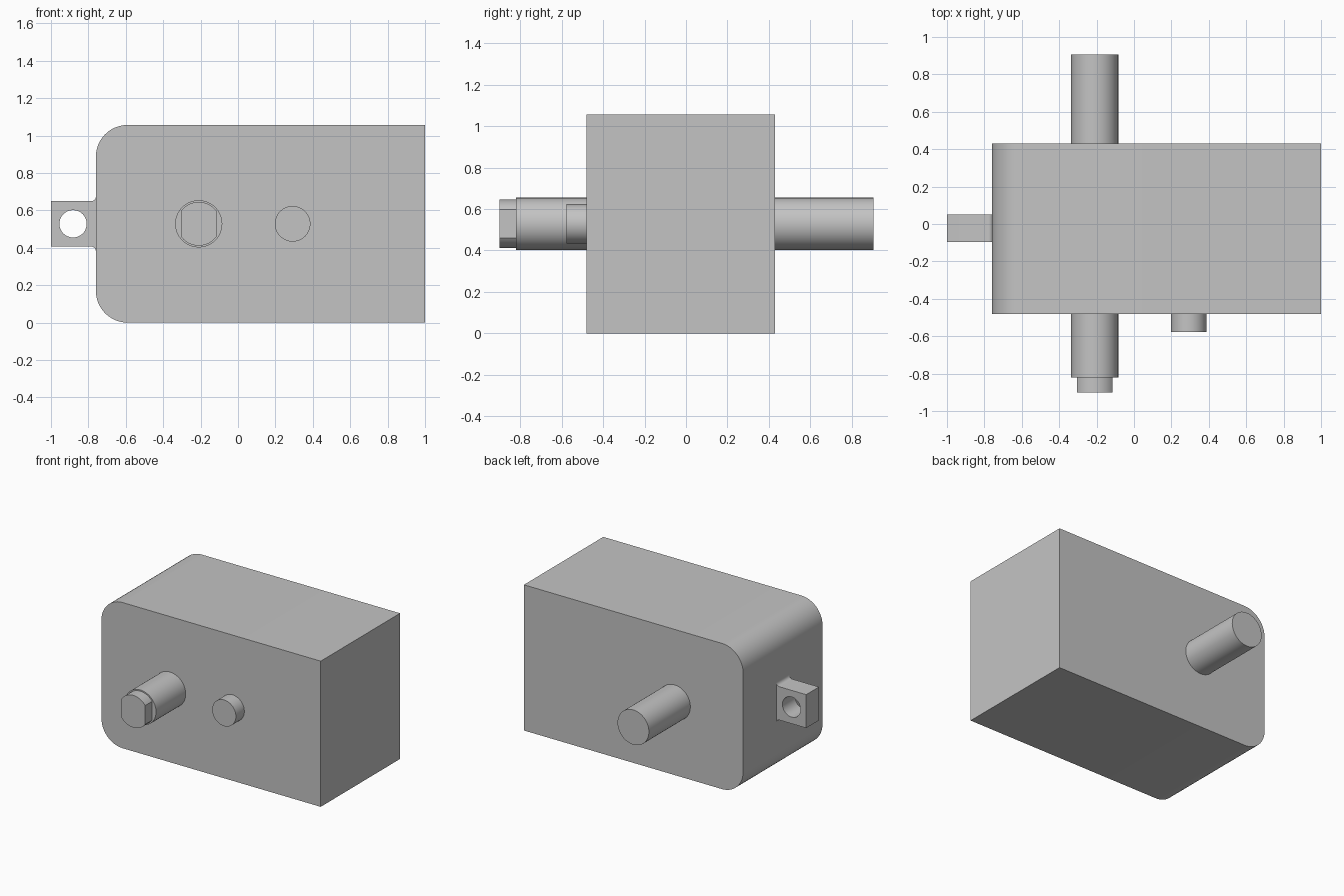
import bpy, bmesh
from math import sin, cos, asin, radians, pi

if "Cube" in bpy.data.objects:
    bpy.data.objects.remove(bpy.data.objects["Cube"], do_unlink=True)

# Single grey finish
grey = bpy.data.materials.new("plain grey")
grey.use_nodes = True
colour = (0.55, 0.55, 0.55, 1)
grey.diffuse_color = colour
grey.node_tree.nodes["Principled BSDF"].inputs["Base Color"].default_value = colour


def arc(cx, cz, r, start, end, steps=12):
    """Points along an arc in the XZ plane, angles in radians."""
    angles = [start + (end - start) * i / steps for i in range(steps + 1)]
    return [(cx + r * cos(a), cz + r * sin(a)) for a in angles]


def circle(cx, cz, r, steps=64):
    return arc(cx, cz, r, 0, 2 * pi, steps)[:-1]


def prism(name, outline, y0, y1):
    """Extrude an XZ outline from y0 to y1."""
    bm = bmesh.new()
    face = bm.faces.new([bm.verts.new((x, y0, z)) for x, z in outline])
    grown = bmesh.ops.extrude_face_region(bm, geom=[face])["geom"]
    moved = [v for v in grown if isinstance(v, bmesh.types.BMVert)]
    bmesh.ops.translate(bm, verts=moved, vec=(0, y1 - y0, 0))
    bmesh.ops.recalc_face_normals(bm, faces=bm.faces)
    mesh = bpy.data.meshes.new(name)
    bm.to_mesh(mesh)
    bm.free()
    mesh.materials.append(grey)
    obj = bpy.data.objects.new(name, mesh)
    bpy.context.collection.objects.link(obj)
    return obj


def smooth(obj):
    bpy.ops.object.select_all(action="DESELECT")
    obj.select_set(True)
    bpy.context.view_layer.objects.active = obj
    bpy.ops.object.shade_smooth_by_angle(angle=radians(30))


# Gearbox housing, rounded at the tab end
left, right, top, r = -0.76, 1.0, 1.057, 0.17
mid = top / 2
housing = prism(
    "housing",
    [(right, 0), (right, top)]
    + arc(left + r, top - r, r, pi / 2, pi)
    + arc(left + r, r, r, pi, 1.5 * pi),
    -0.48, 0.43)

# Output shaft with a flattened double-D tip
shaft_x, tip_r, flat = -0.21, 0.117, 0.095
shaft = prism("output_shaft", circle(shaft_x, mid, 0.126), -0.82, 0.905)
half = asin(flat / tip_r)
tip = prism(
    "shaft_tip",
    arc(shaft_x, mid, tip_r, pi / 2 - half, pi / 2 + half, 20)
    + arc(shaft_x, mid, tip_r, 1.5 * pi - half, 1.5 * pi + half, 20),
    -0.90, -0.81)

# Locating boss
boss = prism("locating_boss", circle(0.292, mid, 0.095), -0.577, -0.47)

# Mounting tab, flared into the housing
h, f = 0.121, 0.025
tab = prism(
    "mounting_tab",
    [(-1, mid + h), (-1, mid - h)]
    + arc(left - f, mid - h - f, f, pi / 2, 0, 6)
    + [(left + 0.02, mid - h - f), (left + 0.02, mid + h + f)]
    + arc(left - f, mid + h + f, f, 0, -pi / 2, 6),
    -0.097, 0.05)

# Hole through the tab
cutter = prism("tab_hole_cutter", circle(-0.882, mid, 0.073, 48), -0.2, 0.2)
cutter.hide_render = True
cut = tab.modifiers.new("hole", "BOOLEAN")
cut.operation = "DIFFERENCE"
cut.solver = "EXACT"
cut.object = cutter
bpy.context.view_layer.objects.active = tab
bpy.ops.object.modifier_apply(modifier=cut.name)
bpy.data.objects.remove(cutter, do_unlink=True)

for part in (housing, shaft, tip, boss, tab):
    smooth(part)
